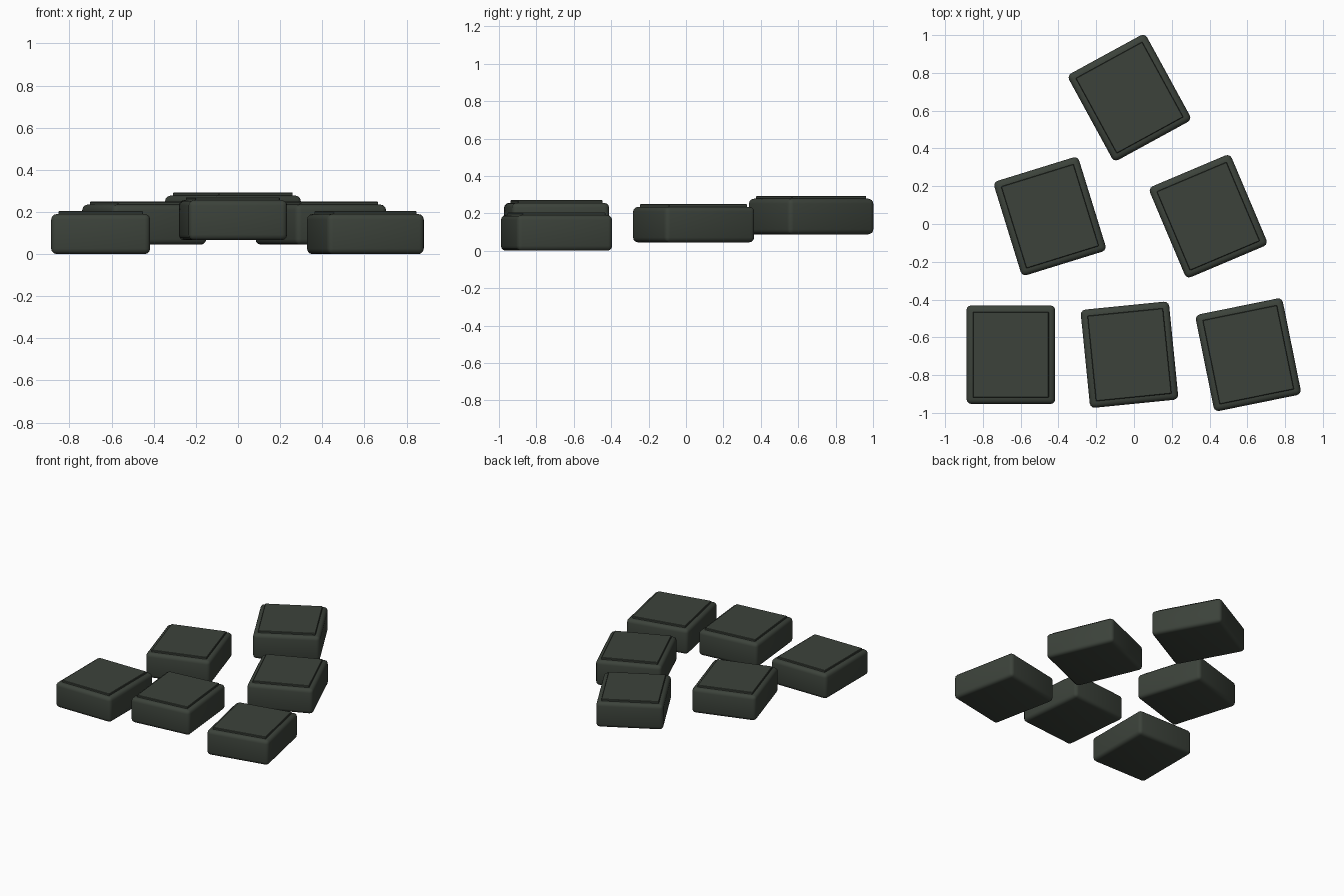
import bpy, math

if "Cube" in bpy.data.objects:
    bpy.data.objects.remove(bpy.data.objects["Cube"])

# One dark grey-green colour for every part
stone = bpy.data.materials.new("dark_grey_green")
stone.diffuse_color = (0.045, 0.055, 0.043, 1)
stone.use_nodes = True
stone.node_tree.nodes["Principled BSDF"].inputs["Base Color"].default_value = stone.diffuse_color


def block(name, size, location, angle, bevel, segments):
    """Rounded box whose location is the centre of its underside."""
    bpy.ops.mesh.primitive_cube_add(size=1)
    ob = bpy.context.object
    ob.name = name
    ob.scale = size
    bpy.ops.object.transform_apply(location=False, rotation=False, scale=True)
    ob.location = (location[0], location[1], location[2] + size[2] / 2)
    ob.rotation_euler.z = angle
    mod = ob.modifiers.new("rounded_edges", 'BEVEL')
    mod.width = bevel
    mod.segments = segments
    bpy.ops.object.modifier_apply(modifier=mod.name)
    ob.data.materials.append(stone)
    bpy.ops.object.shade_smooth_by_angle(angle=math.radians(35))
    return ob


# Slab centres and heights; each slab turns 0.1 radian more than the last
slabs = [
    (-0.652, -0.692, 0.0),
    (-0.024, -0.692, 0.066),
    (0.605, -0.692, 0.0),
    (-0.445, 0.041, 0.045),
    (0.393, 0.041, 0.045),
    (-0.024, 0.669, 0.088),
]
for i, (x, y, z) in enumerate(slabs):
    turn = 0.1 * i
    # Slab body
    block(f"slab_{i + 1}", (0.47, 0.522, 0.19), (x, y, z), turn, 0.026, 3)
    # Raised top panel, slightly sunk into the slab
    block(f"top_panel_{i + 1}", (0.402, 0.454, 0.03),
          (x, y, z + 0.174), turn, 0.003, 1)
